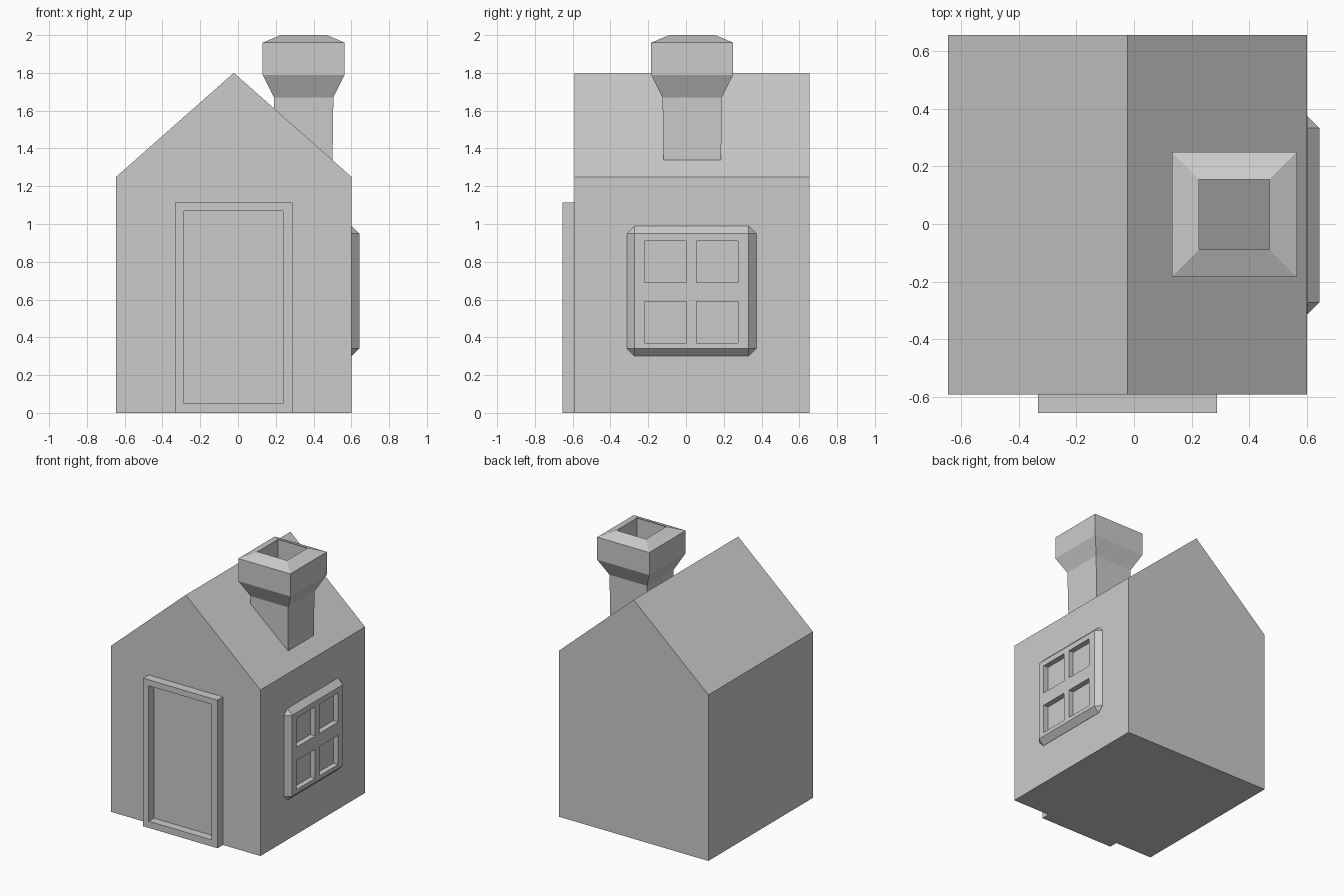
import bpy
import bmesh
from mathutils import Matrix, Vector

if "Cube" in bpy.data.objects:
    bpy.data.objects.remove(bpy.data.objects["Cube"])


def finish(name, bm):
    bmesh.ops.recalc_face_normals(bm, faces=bm.faces)
    mesh = bpy.data.meshes.new(name)
    bm.to_mesh(mesh)
    bm.free()
    obj = bpy.data.objects.new(name, mesh)
    bpy.context.collection.objects.link(obj)
    return obj


def boxes(name, *bounds):
    """One object made of boxes, each given as (low corner, high corner)."""
    bm = bmesh.new()
    for lo, hi in bounds:
        lo, hi = Vector(lo), Vector(hi)
        matrix = Matrix.Translation((lo + hi) / 2) @ Matrix.Diagonal((*(hi - lo), 1))
        bmesh.ops.create_cube(bm, size=1, matrix=matrix)
    return finish(name, bm)


def cut(obj, cutter):
    mod = obj.modifiers.new("recess", 'BOOLEAN')
    mod.operation = 'DIFFERENCE'
    mod.solver = 'EXACT'
    mod.object = cutter
    cutter.hide_render = True
    cutter.hide_set(True)


# House body: gable profile extruded front to back
bm = bmesh.new()
profile = [(-0.645, 0), (0.60, 0), (0.60, 1.25), (-0.022, 1.80), (-0.645, 1.25)]
face = bm.faces.new([bm.verts.new((x, -0.59, z)) for x, z in profile])
ext = bmesh.ops.extrude_face_region(bm, geom=[face])
verts = [g for g in ext["geom"] if isinstance(g, bmesh.types.BMVert)]
bmesh.ops.translate(bm, verts=verts, vec=(0, 1.245, 0))
finish("house_body", bm)

# Door: raised frame with a recessed panel
door = boxes("door", ((-0.333, -0.655, 0), (0.288, -0.57, 1.115)))
cut(door, boxes("door_cutter", ((-0.285, -0.70, 0.05), (0.237, -0.593, 1.07))))

# Window: chamfered block with four recessed panes
window = boxes("window", ((0.52, -0.312, 0.30), (0.642, 0.372, 0.99)))
bevel = window.modifiers.new("chamfer", 'BEVEL')
bevel.width = 0.04
bevel.segments = 1
panes = [((0.602, y, z), (0.70, y + 0.22, z + 0.22))
         for y in (-0.22, 0.055) for z in (0.37, 0.69)]
cut(window, boxes("pane_cutter", *panes))

# Chimney: square rings (half width, z) up the outside and down the flue
rings = [(0.152, 1.30), (0.157, 1.67), (0.217, 1.79), (0.217, 1.96),
         (0.122, 2.00), (0.122, 1.30)]
bm = bmesh.new()
loops = [[bm.verts.new((0.348 + sx * r, 0.033 + sy * r, z))
          for sx, sy in ((-1, -1), (1, -1), (1, 1), (-1, 1))] for r, z in rings]
for i, a in enumerate(loops):
    b = loops[(i + 1) % len(loops)]
    for j in range(4):
        k = (j + 1) % 4
        bm.faces.new((a[j], a[k], b[k], b[j]))
finish("chimney", bm)
